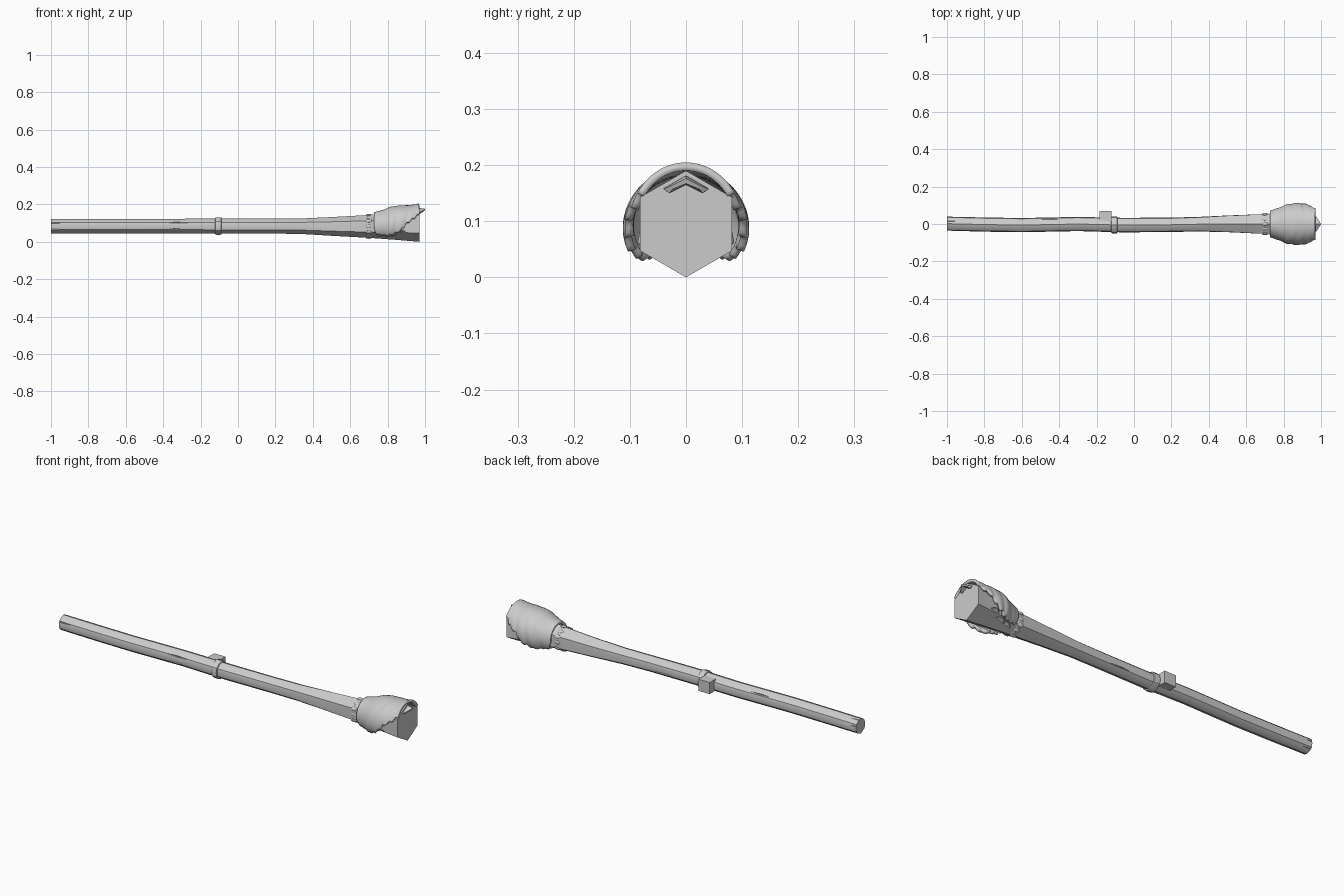
import bpy, bmesh, math
from mathutils import Matrix, Vector

if "Cube" in bpy.data.objects:
    bpy.data.objects.remove(bpy.data.objects["Cube"])


def add_object(name, bm, angle=35):
    bmesh.ops.recalc_face_normals(bm, faces=bm.faces)
    mesh = bpy.data.meshes.new(name)
    bm.to_mesh(mesh)
    bm.free()
    ob = bpy.data.objects.new(name, mesh)
    bpy.context.collection.objects.link(ob)
    bpy.ops.object.select_all(action='DESELECT')
    ob.select_set(True)
    bpy.context.view_layer.objects.active = ob
    if angle:
        bpy.ops.object.shade_smooth_by_angle(angle=math.radians(angle))
    return ob


def loft(name, rings, angle=35):
    bm = bmesh.new()
    loops = [[bm.verts.new(p) for p in ring] for ring in rings]
    n = len(loops[0])
    for a, b in zip(loops, loops[1:]):
        for i in range(n):
            j = (i + 1) % n
            bm.faces.new((a[i], a[j], b[j], b[i]))
    bm.faces.new(loops[0])
    bm.faces.new(loops[-1])
    return add_object(name, bm, angle)


def interp(table, x):
    for a, b in zip(table, table[1:]):
        if x <= b[0]:
            t = max(0, (x - a[0]) / (b[0] - a[0]))
            return [p + (q - p) * t for p, q in zip(a[1:], b[1:])]
    return table[-1][1:]


# Shaft stations: x, y centre, z centre, radius, hexagon sharpness
SHAFT = [(-1, .002, .084, .039, .3), (-.8, -.003, .084, .039, .2),
         (-.6, -.006, .084, .039, .2), (-.3, 0, .084, .039, .2),
         (-.05, -.006, .084, .040, .2), (.2, -.004, .084, .040, .3),
         (.35, -.001, .083, .042, .5), (.5, .001, .082, .050, .8),
         (.7, 0, .082, .061, 1), (.85, 0, .088, .078, 1), (.97, 0, .095, .095, 1)]


def section(x, extra=0.0):
    cy, cz, r, hexa = interp(SHAFT, x)
    pts = []
    for i in range(12):
        a = math.pi * i / 6
        k = r + extra
        if i % 2:
            k *= 1 - hexa * (1 - math.cos(math.pi / 6))
        pts.append((x, cy + k * math.sin(a), cz + k * math.cos(a)))
    return pts


shaft = loft("shaft", [section(s[0]) for s in SHAFT])

# Wood grain notches: centre x, half length, angle around shaft
bm = bmesh.new()
for gx, half, deg in [(-.32, .065, -62), (-.33, .045, -115), (-1, .08, -65), (-1, .07, -118),
                      (-1, .08, 20), (-1, .07, 75), (-1, .08, 135), (-.45, .07, 50), (.1, .07, 115)]:
    cy, cz, r, _ = interp(SHAFT, gx)
    a = math.radians(deg)
    radial = Vector((0, math.sin(a), math.cos(a)))
    tang = Vector((0, math.cos(a), -math.sin(a)))
    c = Vector((gx, cy, cz)) + radial * r
    mid = [bm.verts.new(c + radial * u + tang * v)
           for u, v in ((.006, 0), (0, .004), (-.006, 0), (0, -.004))]
    for s in (-1, 1):
        tip = bm.verts.new(c + Vector((s * half, 0, 0)))
        for i in range(4):
            bm.faces.new((mid[i], mid[(i + 1) % 4], tip))
cutter = add_object("grain_cutter", bm, 0)
cutter.hide_render = True
cutter.hide_viewport = True
mod = shaft.modifiers.new("grain", 'BOOLEAN')
mod.operation = 'DIFFERENCE'
mod.solver = 'EXACT'
mod.object = cutter

# Band around the middle, bevelled at its rims
loft("middle_band", [section(x, e) for x, e in
                     ((-.122, .001), (-.120, .006), (-.114, .007), (-.096, .007), (-.090, .006), (-.088, .001))])

# Square block behind the band
bm = bmesh.new()
bmesh.ops.create_cube(bm, size=1, matrix=Matrix.Translation((-.152, .042, .086)) @ Matrix.Diagonal((.064, .054, .060, 1)))
add_object("side_block", bm, 0)

# Collar below the head, with a ring of small beads
loft("collar", [section(x, e) for x, e in ((.683, 0), (.688, .002), (.712, .002), (.717, 0))])
bm = bmesh.new()
for i in range(12):
    p = Vector(section(.70)[i])
    a = math.pi * i / 6
    m = Matrix.Translation(p) @ Matrix.Rotation(-a, 4, 'X') @ Matrix.Diagonal((.017, .011, .005, 1))
    bmesh.ops.create_uvsphere(bm, u_segments=8, v_segments=6, radius=1, matrix=m)
add_object("collar_beads", bm, 60)

# Carved hood over the head: x, half width, height above axis, edge angle
HOOD = [(.73, .058, .061, 100), (.745, .062, .064, 126), (.78, .074, .072, 128),
        (.82, .092, .087, 122), (.86, .098, .091, 110), (.885, .097, .091, 96),
        (.91, .096, .090, 82), (.945, .089, .092, 68), (.97, .086, .096, 56)]
bm = bmesh.new()
NX, NA = 48, 28
grid = []
for i in range(NX + 1):
    x = .73 + .24 * i / NX
    w, h, amax = interp(HOOD, x)
    _, cz, r, _ = interp(SHAFT, x)
    fade = math.sin(math.pi * i / NX)
    amax += 7 * (abs(math.sin(i * .55)) - .5)
    row = []
    for j in range(NA + 1):
        t = 2 * j / NA - 1
        a = math.radians(amax) * t
        lump = 1 + .03 * fade * abs(t) * math.sin(i * .55 + abs(t) * 6)
        k = min(lump, 1.01)
        row.append(bm.verts.new((x, w * k * math.sin(a), cz + h * k * math.cos(a))))
    grid.append(row)
for a, b in zip(grid, grid[1:]):
    for j in range(NA):
        bm.faces.new((a[j], a[j + 1], b[j + 1], b[j]))
hood = add_object("carved_hood", bm, 50)
sol = hood.modifiers.new("thickness", 'SOLIDIFY')
sol.thickness = .014
sol.offset = -1

# Pointed tufts hanging under the hood on both sides
bm = bmesh.new()
for s in (-1, 1):
    for x, y, z, ln in ((.755, .045, .042, .045), (.80, .058, .042, .05), (.85, .082, .062, .045)):
        out = Vector((x + .012, s * (y + .004), z))
        base = [Vector((x - .012, s * y, z + .022)), Vector((x - .008, s * (y - .014), z - .016)),
                Vector((x + ln, s * (y - .004), z - .006))]
        v = [bm.verts.new(p) for p in base]
        top = bm.verts.new(out)
        for i in range(3):
            bm.faces.new((v[i], v[(i + 1) % 3], top))
        bm.faces.new(v)
add_object("tufts", bm, 0)

# Small beak-like chevron at the end face
loft("chevron_beak", [
    [(.95, 0, .182), (.95, .042, .158), (.95, .030, .149), (.95, 0, .165), (.95, -.030, .149), (.95, -.042, .158)],
    [(.975, 0, .181), (.975, .040, .158), (.975, .030, .150), (.975, 0, .165), (.975, -.030, .150), (.975, -.040, .158)],
    [(1, 0, .176), (.982, .028, .162), (.982, .024, .157), (.998, 0, .167), (.982, -.024, .157), (.982, -.028, .162)]])
